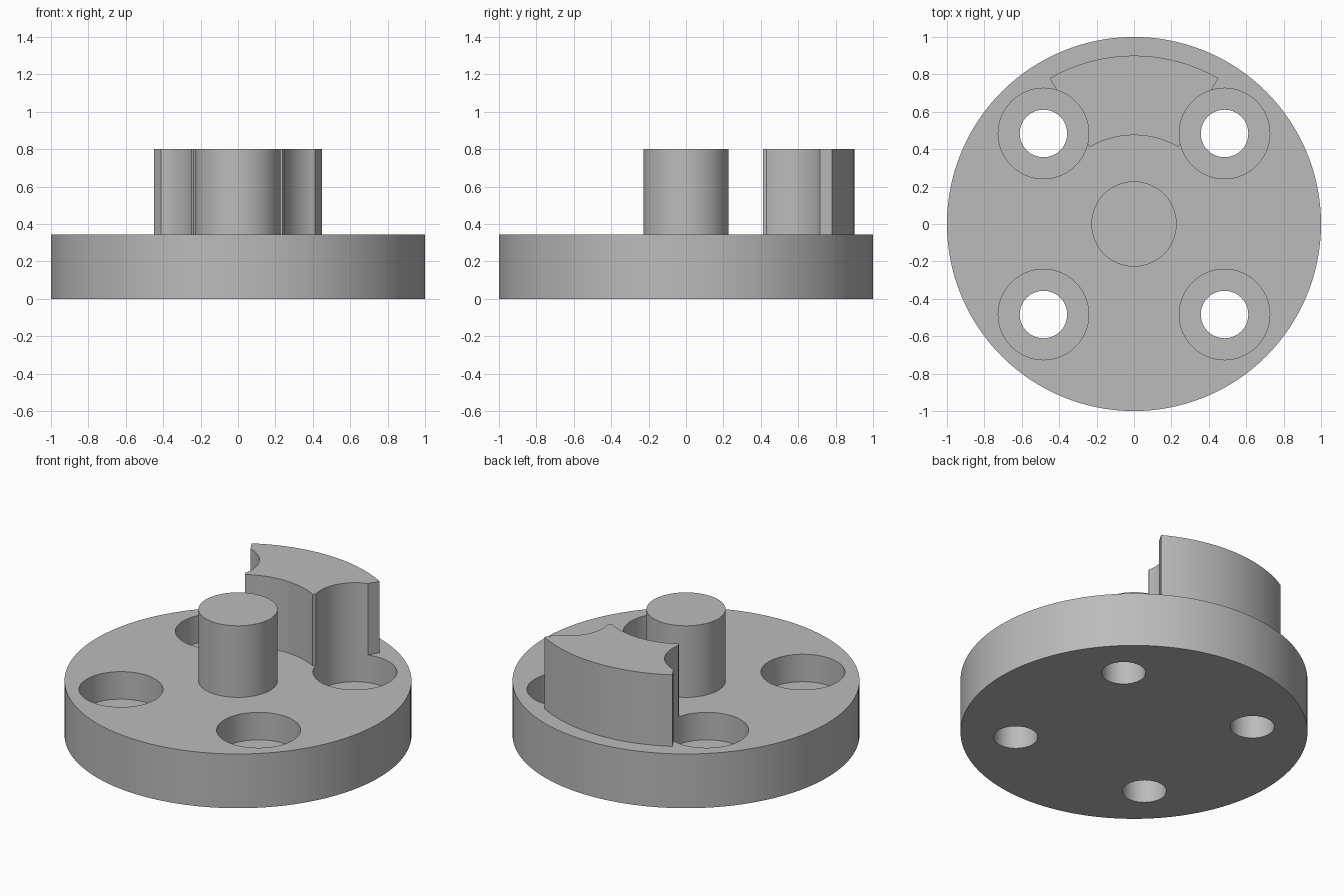
import bpy
from math import sin, cos, radians

cube = bpy.data.objects.get("Cube")
if cube:
    bpy.data.objects.remove(cube, do_unlink=True)

BASE_TOP, TOP = 0.345, 0.8
HOLE_OFFSET, BORE_R, HOLE_R, BORE_FLOOR = 0.484, 0.242, 0.127, 0.17

grey = bpy.data.materials.new("plain grey")
grey.use_nodes = True
grey.diffuse_color = (0.5, 0.5, 0.5, 1)
grey.node_tree.nodes["Principled BSDF"].inputs["Base Color"].default_value = (0.5, 0.5, 0.5, 1)


def prism(name, outline, z0, z1):
    """Extrude a counter-clockwise outline from z0 to z1."""
    n = len(outline)
    verts = [(x, y, z) for z in (z0, z1) for x, y in outline]
    faces = [tuple(reversed(range(n))), tuple(range(n, 2 * n))]
    faces += [(i, (i + 1) % n, (i + 1) % n + n, i + n) for i in range(n)]
    mesh = bpy.data.meshes.new(name)
    mesh.from_pydata(verts, [], faces)
    mesh.materials.append(grey)
    obj = bpy.data.objects.new(name, mesh)
    bpy.context.collection.objects.link(obj)
    return obj


def arc(radius, start, end, steps, cx=0, cy=0):
    angles = [radians(start + (end - start) * i / steps) for i in range(steps + 1)]
    return [(cx + radius * cos(a), cy + radius * sin(a)) for a in angles]


def cylinder(name, radius, z0, z1, cx=0, cy=0, sides=64):
    return prism(name, arc(radius, 0, 360, sides, cx, cy)[:-1], z0, z1)


def combine(target, tool, operation):
    """Apply a boolean and discard the tool."""
    mod = target.modifiers.new(operation.lower(), "BOOLEAN")
    mod.operation, mod.solver, mod.object = operation, "EXACT", tool
    bpy.context.view_layer.objects.active = target
    bpy.ops.object.modifier_apply(modifier=mod.name)
    bpy.data.objects.remove(tool, do_unlink=True)


# Round flange with its centre post and raised ring sector
flange = cylinder("flange_body", 1, 0, BASE_TOP, sides=128)
post = cylinder("centre_post", 0.228, BASE_TOP - 0.1, TOP)
sector = prism("ring_sector", arc(0.9, 60, 120, 32) + arc(0.475, 120, 60, 24),
               BASE_TOP - 0.1, TOP)
combine(flange, post, "UNION")
combine(flange, sector, "UNION")

# Four counterbored bolt holes; the wide bores also notch the sector
for sx in (-1, 1):
    for sy in (-1, 1):
        x, y = sx * HOLE_OFFSET, sy * HOLE_OFFSET
        combine(flange, cylinder("counterbore", BORE_R, BORE_FLOOR, TOP + 0.1, x, y), "DIFFERENCE")
        combine(flange, cylinder("bolt_hole", HOLE_R, -0.1, TOP, x, y), "DIFFERENCE")

# Smooth round walls, crisp rims
bpy.ops.object.select_all(action="DESELECT")
flange.select_set(True)
bpy.context.view_layer.objects.active = flange
bpy.ops.object.shade_smooth_by_angle(angle=radians(20))
